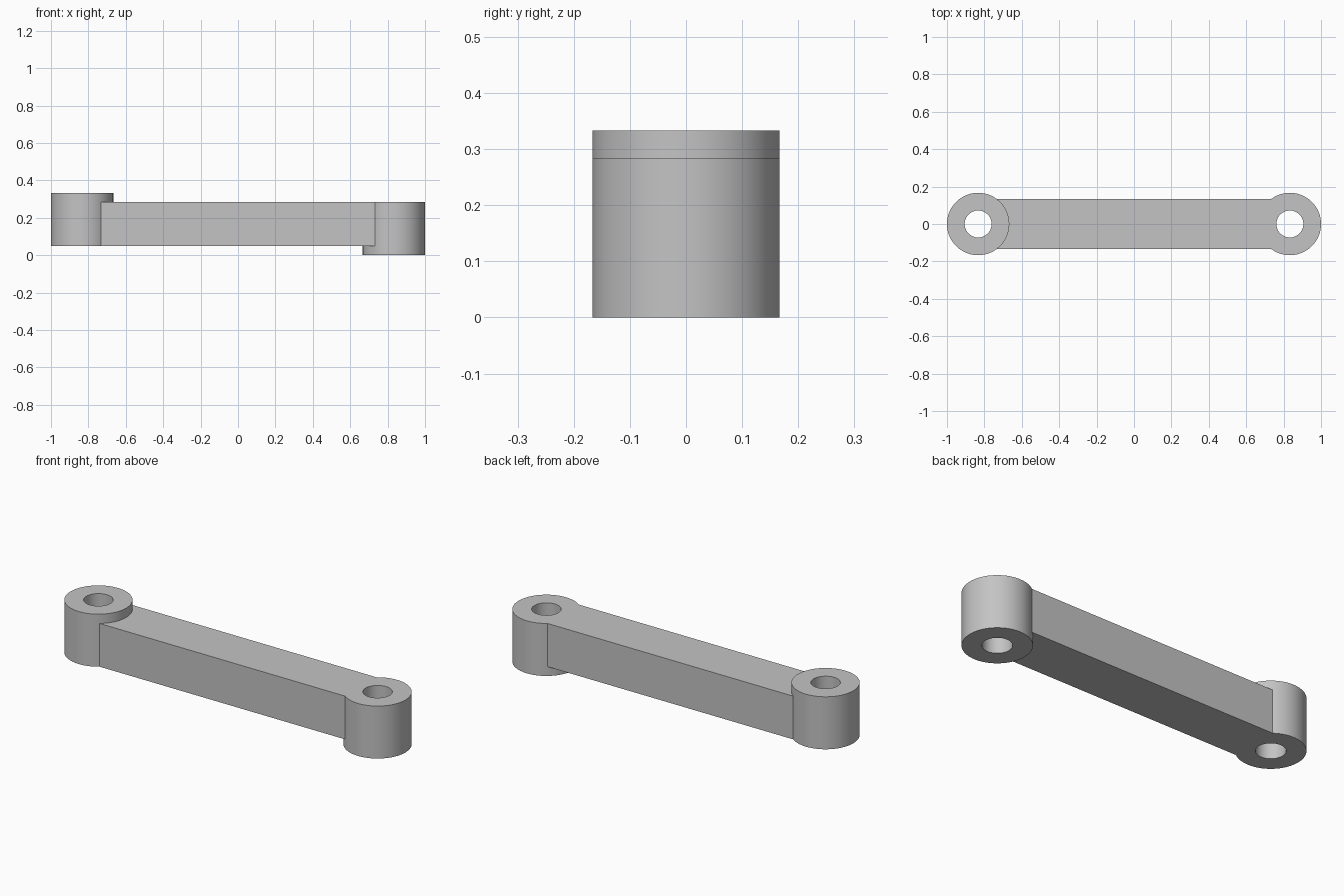
import bpy
import bmesh
from math import sin, cos, asin, pi, radians

cube = bpy.data.objects.get("Cube")
if cube:
    bpy.data.objects.remove(cube, do_unlink=True)

END_X = 0.8333
OUTER, BORE = 0.1667, 0.072
HALF_WIDTH = 0.1333
BAR_LOW, BAR_HIGH = 0.05, 0.2833
STEP = 0.05
SEGMENTS = 72

# Single grey finish
grey = bpy.data.materials.new("plain_grey")
grey.use_nodes = True
colour = (0.55, 0.55, 0.55, 1)
grey.diffuse_color = colour
grey.node_tree.nodes["Principled BSDF"].inputs["Base Color"].default_value = colour


def finish(bm, name):
    bmesh.ops.recalc_face_normals(bm, faces=bm.faces)
    mesh = bpy.data.meshes.new(name)
    bm.to_mesh(mesh)
    bm.free()
    mesh.materials.append(grey)
    obj = bpy.data.objects.new(name, mesh)
    bpy.context.collection.objects.link(obj)
    bpy.ops.object.select_all(action="DESELECT")
    obj.select_set(True)
    bpy.context.view_layer.objects.active = obj
    bpy.ops.object.shade_smooth_by_angle(angle=radians(30))
    return obj


# Bored end: a rectangular section swept around a vertical axis
def bored_end(name, x, low, high):
    bm = bmesh.new()
    section = [(BORE, low), (OUTER, low), (OUTER, high), (BORE, high)]
    rings = []
    for i in range(SEGMENTS):
        a = 2 * pi * i / SEGMENTS
        rings.append([bm.verts.new((x + r * cos(a), r * sin(a), z)) for r, z in section])
    for i, ring in enumerate(rings):
        after = rings[(i + 1) % SEGMENTS]
        for j in range(4):
            k = (j + 1) % 4
            bm.faces.new((ring[j], after[j], after[k], ring[k]))
    return finish(bm, name)


# Bar: its ends are hollowed to fit round the bosses, leaving the bores open
def connecting_bar():
    bm = bmesh.new()
    fit = OUTER * 0.998
    limit = asin(HALF_WIDTH / fit)
    steps = 22
    angles = [limit - 2 * limit * i / steps for i in range(steps + 1)]
    left_arc = [(END_X - fit * cos(a), fit * sin(a)) for a in angles]
    outline = left_arc + [(-x, -y) for x, y in left_arc]
    face = bm.faces.new([bm.verts.new((x, y, BAR_LOW)) for x, y in outline])
    extruded = bmesh.ops.extrude_face_region(bm, geom=[face], use_keep_orig=True)
    top = [v for v in extruded["geom"] if isinstance(v, bmesh.types.BMVert)]
    bmesh.ops.translate(bm, verts=top, vec=(0, 0, BAR_HIGH - BAR_LOW))
    return finish(bm, "connecting_bar")


bored_end("raised_right_end", -END_X, BAR_LOW, BAR_HIGH + STEP)
bored_end("lowered_left_end", END_X, BAR_LOW - STEP, BAR_HIGH)
connecting_bar()
